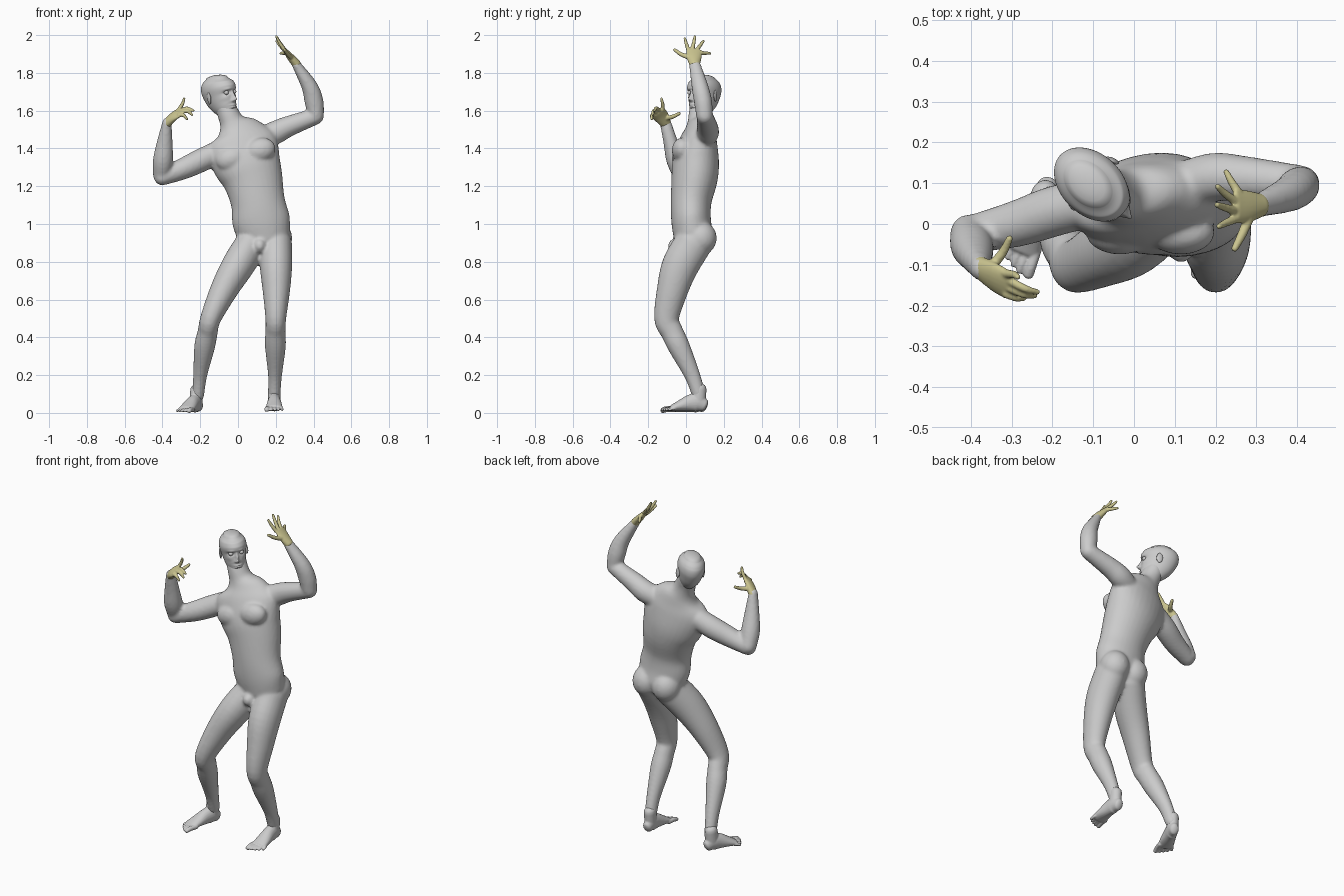
import bpy, bmesh, math
from mathutils import Vector, Matrix


def spline(rings, sub):
    """Catmull-Rom through (x, y, z, half_width, half_depth) rings."""
    P = [Vector(r) for r in rings]
    P = [2 * P[0] - P[1]] + P + [2 * P[-1] - P[-2]]
    out = []
    for i in range(1, len(P) - 2):
        a, b, c, d = P[i - 1:i + 3]
        for k in range(sub):
            t = k / sub
            out.append(0.5 * (2 * b + (c - a) * t + (2 * a - 5 * b + 4 * c - d) * t ** 2
                              + (3 * b - a - 3 * c + d) * t ** 3))
    return out + [P[-2]]


def loft(bm, rings, side=(1, 0, 0), side2=None, n=20, sub=4, cap=1.0):
    """Elliptical tube along a path, with rounded ends."""
    R = spline(rings, sub)
    s0, s1 = Vector(side), Vector(side2 or side)
    C = [Vector(r[:3]) for r in R]
    secs = []
    for i, r in enumerate(R):
        t = (C[min(i + 1, len(C) - 1)] - C[max(i - 1, 0)]).normalized()
        s = s0.lerp(s1, i / (len(R) - 1))
        u = (s - t * s.dot(t)).normalized()
        secs.append((C[i], t, u, t.cross(u), r[3], r[4]))

    def dome(sec, sign):
        c, t, u, v, a, b = sec
        return [(c + t * sign * k * cap * min(a, b), t, u, v, a * math.sqrt(1 - k * k),
                 b * math.sqrt(1 - k * k)) for k in (0.4, 0.7, 0.9, 0.985)]
    secs = dome(secs[0], -1)[::-1] + secs + dome(secs[-1], 1)
    loops = []
    for c, t, u, v, a, b in secs:
        loops.append([bm.verts.new(c + u * a * math.cos(2 * math.pi * j / n)
                                   + v * b * math.sin(2 * math.pi * j / n)) for j in range(n)])
    for p, q in zip(loops, loops[1:]):
        for j in range(n):
            bm.faces.new((p[j], p[(j + 1) % n], q[(j + 1) % n], q[j]))
    bm.faces.new(loops[0][::-1])
    bm.faces.new(loops[-1])


def blob(bm, loc, size, rot=Matrix()):
    bmesh.ops.create_uvsphere(bm, u_segments=24, v_segments=16, radius=1,
                              matrix=Matrix.Translation(loc) @ rot @ Matrix.Diagonal((*size, 1)))


def finish(bm, name, voxel=None, smooth=4, mat=None):
    bmesh.ops.recalc_face_normals(bm, faces=bm.faces)
    for f in bm.faces:
        f.smooth = True
    me = bpy.data.meshes.new(name)
    bm.to_mesh(me)
    bm.free()
    ob = bpy.data.objects.new(name, me)
    bpy.context.collection.objects.link(ob)
    if voxel:
        m = ob.modifiers.new("fuse", 'REMESH')
        m.mode, m.voxel_size, m.use_smooth_shade = 'VOXEL', voxel, True
        m = ob.modifiers.new("soften", 'SMOOTH')
        m.factor, m.iterations = 0.5, smooth
    if mat:
        me.materials.append(mat)
    return ob


# Torso and neck, leaning and twisting
bm = bmesh.new()
loft(bm, [(.142, .04, .93, .138, .105), (.122, .027, 1.02, .153, .105), (.105, .027, 1.12, .143, .108),
          (.078, .045, 1.24, .16, .122), (.045, .052, 1.33, .182, .122), (.014, .062, 1.43, .19, .1),
          (-.006, .07, 1.49, .135, .078), (-.03, .072, 1.535, .072, .064),
          (-.05, .074, 1.58, .058, .06), (-.075, .085, 1.64, .055, .06)],
     side=(1, 0, 0), side2=(.97, .2, 0), n=32, cap=.5)
for x in (.075, .205):                                   # buttocks
    blob(bm, (x, .077, .925), (.082, .086, .09))
for x, z in ((-.035, 1.345), (.115, 1.39)):              # chest muscles
    blob(bm, (x, -.02, z), (.085, .055, .065), Matrix.Rotation(-.3, 4, 'Y'))
blob(bm, (.115, -.05, .885), (.035, .045, .04))          # groin

# Legs share one profile of (y, z, half width, half depth)
leg = [(.04, .9, .086, .1), (-.03, .78, .086, .098), (-.072, .65, .073, .083), (-.103, .5, .055, .066),
       (-.075, .43, .053, .06), (-.037, .35, .055, .058), (.033, .2, .037, .042), (.07, .09, .032, .036)]
for xs in ((.075, 0, -.075, -.145, -.16, -.177, -.2, -.212), (.2, .201, .203, .2, .198, .198, .196, .192)):
    loft(bm, [(x, *r) for x, r in zip(xs, leg)], n=24)

# Arms: upper arm then forearm
loft(bm, [(-.12, .05, 1.375, .06, .06), (-.2, .03, 1.335, .062, .062), (-.29, 0, 1.293, .057, .057),
          (-.4, -.025, 1.25, .046, .046)], side=(0, 1, 0))
loft(bm, [(-.405, -.022, 1.26, .046, .046), (-.397, -.055, 1.34, .053, .05), (-.387, -.083, 1.44, .041, .038),
          (-.376, -.11, 1.54, .024, .03)])
loft(bm, [(.14, .1, 1.46, .06, .06), (.2, .115, 1.485, .06, .062), (.27, .112, 1.518, .055, .055),
          (.41, .1, 1.57, .044, .044)], side=(0, 1, 0))
loft(bm, [(.413, .098, 1.575, .043, .044), (.402, .09, 1.65, .05, .048), (.378, .073, 1.73, .043, .044),
          (.305, .045, 1.85, .023, .03)])
finish(bm, "body", .009, 5)


# Feet with five toes
def foot(name, heel, ang, inner):
    bm = bmesh.new()
    M = Matrix.Translation(heel) @ Matrix.Rotation(ang, 4, 'Z')

    def put(rows, **kw):
        loft(bm, [(*(M @ Vector(r[:3])), *r[3:]) for r in rows],
             side=M.to_3x3() @ Vector((1, 0, 0)), **kw)
    put([(0, -.025, .035, .026, .033), (0, -.06, .05, .033, .049), (0, -.1, .047, .036, .044),
         (0, -.15, .033, .042, .03), (0, -.195, .02, .045, .017)], cap=.6)
    put([(0, -.05, .12, .033, .037), (0, -.058, .05, .032, .04)])
    for i, (r, tip) in enumerate(((.0135, .245), (.0095, .245), (.009, .236), (.0085, .226), (.008, .212))):
        x = inner * (.034 - i * .0185 + (.004 if i == 0 else 0))
        put([(x * .9, -.18, .018, r, r), (x, -tip + .022, .017, r, r), (x * 1.05, -tip, .011, r, r * .9)], n=12)
    finish(bm, name, .004, 4)


foot("left_foot", (.192, .122, .006), 0, -1)
foot("right_foot", (-.2, .118, 0), -.4, 1)

# Head: lofted skull, face shaped by soft bumps of (x, z, height, x radius, z radius)
bm = bmesh.new()
loft(bm, [(0, -.06, -.112, .022, .024), (0, -.05, -.098, .036, .044), (0, -.033, -.075, .05, .066),
          (0, -.014, -.045, .06, .083), (0, .002, -.01, .068, .097), (0, .01, .03, .075, .106),
          (0, .012, .063, .068, .096), (0, .012, .086, .048, .068)], n=96, sub=10, cap=.42)
bumps = [(0, -.034, .021, .010, .011), (0, -.018, .014, .008, .014), (0, .002, .006, .007, .014),
         (0, -.063, .006, .022, .005), (0, -.073, .006, .018, .005), (0, -.068, -.004, .02, .003),
         (0, -.098, .006, .018, .012), (0, -.084, -.004, .02, .006)]
for s in (-1, 1):
    bumps += [(s * .03, .006, -.013, .014, .010), (s * .03, .024, .004, .018, .007),
              (s * .042, -.022, .004, .016, .014), (s * .011, -.039, .006, .006, .006)]
for v in bm.verts:
    if v.co.y < 0:
        fade = min(1, -v.co.y / .04)
        v.co.y -= fade * sum(h * math.exp(-((v.co.x - x) / rx) ** 2 - ((v.co.z - z) / rz) ** 2)
                             for x, z, h, rx, rz in bumps)
for s in (-1, 1):
    blob(bm, (s * .03, -.071, .006), (.0125, .0125, .0115))                     # eyes
    blob(bm, (s * .073, .018, -.012), (.007, .018, .031), Matrix.Rotation(s * .35, 4, 'Z'))  # ears
head = finish(bm, "head")
head.matrix_world = (Matrix.Translation((-.092, .09, 1.685)) @ Matrix.Rotation(-.14, 4, 'Y')
                     @ Matrix.Rotation(math.radians(47), 4, 'Z'))

# Hands: tapered palm plus fingers of (knuckle, middle, tip), thumb first
olive = bpy.data.materials.new("olive")
olive.diffuse_color = (.6, .56, .28, 1)


def hand(name, wrist, palm, knuckle, side, fingers):
    bm = bmesh.new()
    loft(bm, [(*wrist, .029, .024), (*palm, .04, .019), (*knuckle, .042, .012)], side=side, cap=.7)
    for i, f in enumerate(fingers):
        r = .0115 if i == 0 else .0095
        loft(bm, [(*p, r * k, r * k) for p, k in zip(f, (1.15, 1, .75))], side=side, n=12)
    finish(bm, name, .004, 3, olive)


hand("left_hand", (.31, .046, 1.846), (.277, .043, 1.885), (.25, .043, 1.918), (0, 1, -.1), [
    ((.285, .022, 1.88), (.265, -.025, 1.898), (.247, -.06, 1.922)),
    ((.247, .012, 1.92), (.224, .002, 1.953), (.208, -.006, 1.982)),
    ((.243, .034, 1.928), (.218, .042, 1.965), (.203, .047, 1.993)),
    ((.245, .058, 1.922), (.22, .077, 1.948), (.205, .092, 1.968)),
    ((.255, .078, 1.905), (.238, .105, 1.905), (.226, .128, 1.903))])
hand("right_hand", (-.378, -.106, 1.53), (-.342, -.13, 1.568), (-.308, -.15, 1.59), (0, -.85, -.5), [
    ((-.35, -.105, 1.56), (-.322, -.07, 1.568), (-.305, -.036, 1.585)),
    ((-.313, -.122, 1.605), (-.294, -.124, 1.637), (-.285, -.13, 1.663)),
    ((-.303, -.14, 1.602), (-.268, -.158, 1.613), (-.237, -.167, 1.6)),
    ((-.303, -.158, 1.592), (-.268, -.173, 1.597), (-.243, -.176, 1.578)),
    ((-.312, -.172, 1.578), (-.288, -.181, 1.575), (-.27, -.182, 1.555))])
